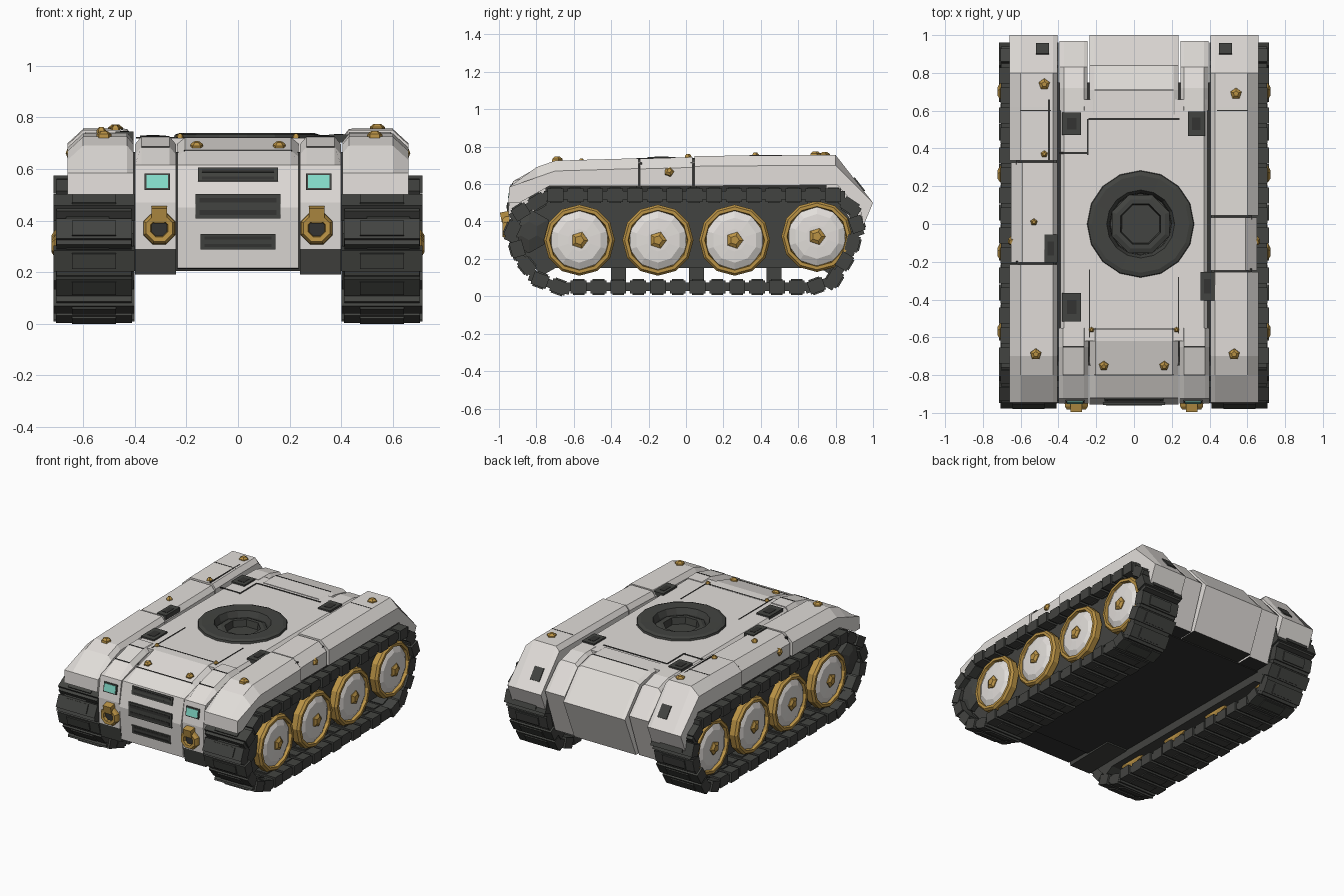
import bpy, bmesh, math
from mathutils import Matrix, Vector


def material(name, rgb):
    m = bpy.data.materials.new(name)
    m.diffuse_color = (*rgb, 1)
    return m


WHITE = material("warm_white_armour", (0.76, 0.73, 0.70))
DARK = material("dark_grey", (0.055, 0.057, 0.052))
BLACK = material("near_black", (0.034, 0.034, 0.032))
GOLD = material("gold", (0.49, 0.29, 0.06))
CYAN = material("cyan_light", (0.24, 0.75, 0.62))


def finish(name, bm, mat, under=None):
    """Make an object; 'under' colours the faces that look downwards."""
    bmesh.ops.recalc_face_normals(bm, faces=bm.faces)
    me = bpy.data.meshes.new(name)
    me.materials.append(mat)
    if under:
        me.materials.append(under)
        bm.normal_update()
        for f in bm.faces:
            f.material_index = int(f.normal.z < -0.9)
    bm.to_mesh(me)
    bm.free()
    ob = bpy.data.objects.new(name, me)
    bpy.context.collection.objects.link(ob)
    return ob


def loft(name, rings, mat, under=None):
    bm = bmesh.new()
    vs = [[bm.verts.new(p) for p in r] for r in rings]
    n = len(vs[0])
    for a, b in zip(vs, vs[1:]):
        for i in range(n):
            bm.faces.new((a[i], a[(i + 1) % n], b[(i + 1) % n], b[i]))
    bm.faces.new(vs[0])
    bm.faces.new(vs[-1])
    return finish(name, bm, mat, under)


def slab(name, profile, xs, mat, under=None):
    """Side profile (y, z) swept over x; each x carries a drop of the upper points."""
    rings = [[(x, y, z - (d if z > 0.62 else 0)) for y, z in profile] for x, d in xs]
    return loft(name, rings, mat, under)


def boxes(name, items, mat):
    """items: (centre, size, angle about x)"""
    bm = bmesh.new()
    for c, s, a in items:
        bmesh.ops.create_cube(bm, size=1, matrix=Matrix.Translation(c)
                              @ Matrix.Rotation(a, 4, 'X') @ Matrix.Diagonal((*s, 1)))
    return finish(name, bm, mat)


def lathe(name, profile, n, centre, axis, mat, turn=0.0):
    """(radius, height) profile spun about an axis."""
    m = Matrix.Translation(centre) @ Vector((0, 0, 1)).rotation_difference(Vector(axis)).to_matrix().to_4x4()
    turns = [turn + 2 * math.pi * i / n for i in range(n)]
    return loft(name, [[m @ Vector((r * math.cos(t), r * math.sin(t), h)) for t in turns] for r, h in profile], mat)


def bolt(name, c, axis, r=0.032):
    lathe(name, [(r, -0.012), (r * 0.95, 0.008), (r * 0.45, 0.02)], 5, c, axis, GOLD, 0.3)


# ---- central hull with a well for the turret ring
chassis = boxes("chassis", [((0, 0.0, 0.435), (0.82, 1.5, 0.46), 0)], BLACK)
hull = slab("hull", [(-0.62, 0.21), (-0.62, 0.72), (0.66, 0.72), (0.66, 0.21)],
            [(-0.39, 0.02), (-0.37, 0), (0.37, 0), (0.39, 0.02)], WHITE, BLACK)
cutter = lathe("well_cutter", [(0.22, 0.62), (0.22, 0.9)], 16, (0.035, 0, 0), (0, 0, 1), DARK)
cutter.hide_render = True
for ob in (chassis, hull):
    mod = ob.modifiers.new("well", 'BOOLEAN')
    mod.object = cutter
    mod.solver = 'EXACT'
    bpy.context.view_layer.objects.active = ob
    bpy.ops.object.modifier_apply(modifier="well")
bpy.data.objects.remove(cutter)
lathe("turret_ring", [(0.21, 0.63), (0.215, 0.70), (0.285, 0.715), (0.28, 0.733), (0.258, 0.74), (0.18, 0.738),
                      (0.165, 0.70), (0.16, 0.65)], 16, (0.035, 0, 0), (0, 0, 1), DARK)
lathe("turret_socket", [(0.165, 0.645), (0.165, 0.695), (0.14, 0.705), (0.115, 0.705), (0.108, 0.66)],
      8, (0.035, 0, 0), (0, 0, 1), DARK, 0.39)

# ---- front grille block and rear plate
slab("front_block", [(-0.55, 0.21), (-0.55, 0.722), (-0.62, 0.722), (-0.80, 0.672), (-0.92, 0.615), (-0.955, 0.45),
                     (-0.93, 0.215)], [(-0.235, 0.025), (-0.205, 0), (0.205, 0), (0.235, 0.025)], WHITE, BLACK)
slab("rear_plate", [(0.58, 0.21), (0.58, 0.724), (0.71, 0.724), (0.84, 0.695), (1.0, 0.50), (0.88, 0.215)],
     [(-0.235, 0.015), (-0.21, 0), (0.21, 0), (0.235, 0.015)], WHITE, BLACK)
for y, z, w, h, lean in ((-0.929, 0.578, 0.31, 0.055, -0.2), (-0.952, 0.455, 0.33, 0.095, 0.0),
                         (-0.941, 0.318, 0.29, 0.06, 0.11)):
    boxes("grille_slot", [((0, y, z), (w, 0.012, h), lean)], DARK)
    boxes("grille_bars", [((0, y - 0.005, z + k * h * 0.25), (w * 0.9, 0.008, h * 0.2), lean)
                          for k in (-1, 1)], BLACK)

# ---- top panel seams and hatches
boxes("panel_seams", [((0, 0.555, 0.72), (0.48, 0.01, 0.006), 0), ((0, -0.555, 0.722), (0.46, 0.005, 0.004), 0),
                      ((0, -0.80, 0.671), (0.42, 0.006, 0.006), 0), ((0, 0.71, 0.723), (0.42, 0.005, 0.006), 0),
                      ((-0.235, -0.42, 0.72), (0.006, 0.36, 0.006), 0), ((0.235, -0.43, 0.72), (0.006, 0.3, 0.006), 0),
                      ((-0.245, 0.46, 0.72), (0.01, 0.19, 0.006), 0), ((-0.32, 0.375, 0.72), (0.15, 0.01, 0.006), 0)], BLACK)
for x, y, sx, sy, z in ((-0.33, -0.44, 0.10, 0.15, 0.715), (-0.33, 0.53, 0.10, 0.12, 0.715),
                        (0.33, 0.53, 0.09, 0.13, 0.715), (0.39, -0.33, 0.075, 0.15, 0.718),
                        (-0.44, -0.13, 0.07, 0.15, 0.73)):
    boxes("deck_hatch", [((x, y, z), (sx, sy, 0.03), 0)], DARK)
    boxes("hatch_inset", [((x, y, z + 0.014), (sx * 0.5, sy * 0.5, 0.006), 0)], BLACK)
boxes("left_fender_seam", [((-0.45, 0.50, 0.752), (0.008, 0.32, 0.008), 0)], BLACK)

# ---- gold bolts on the armour
for x, y, z in ((-0.52, -0.69, 0.727), (0.53, -0.69, 0.727), (0.54, 0.69, 0.755), (-0.475, 0.74, 0.752),
                (-0.53, 0.01, 0.742), (-0.475, 0.37, 0.75)):
    bolt("fender_bolt", (x, y, z), (0, 0, 1), 0.02 if abs(y) < 0.5 else 0.032)

# ---- link path of a track (y, z)
PATH = [(-0.68, 0.05), (-0.79, 0.09), (-0.89, 0.21), (-0.93, 0.35), (-0.885, 0.45), (-0.74, 0.54),
        (0.79, 0.54), (0.88, 0.48), (0.915, 0.38), (0.88, 0.24), (0.79, 0.09), (0.68, 0.05)]


def along(path, count):
    pts = [Vector(p) for p in path]
    segs = list(zip(pts, pts[1:] + pts[:1]))
    step = sum((b - a).length for a, b in segs) / count
    for i in range(count):
        d = i * step
        for a, b in segs:
            if d <= (b - a).length:
                t = (b - a).normalized()
                yield a + t * d, math.atan2(t.y, t.x)
                break
            d -= (b - a).length


for s in (-1, 1):
    side = "right" if s > 0 else "left"
    # track
    links = []
    for i, (p, a) in enumerate(along(PATH, 40)):
        links += [((s * 0.558, p.x, p.y), (0.29, 0.125, 0.045), a),
                  ((s * 0.558, p.x, p.y), (0.315 if i % 2 else 0.295, 0.085, 0.07), a),
                  ((s * 0.558, p.x, p.y), (0.17, 0.062, 0.085), a)]
    boxes(side + "_track_links", links, DARK)
    slab(side + "_track_core", [(-0.70, 0.15), (-0.77, 0.11), (-0.87, 0.22), (-0.91, 0.35), (-0.74, 0.53), (0.8, 0.53),
                                (0.9, 0.38), (0.86, 0.23), (0.78, 0.11), (0.72, 0.15)],
         [(s * 0.405, 0), (s * 0.63, 0)], DARK)
    boxes(side + "_guide_teeth", [((s * 0.56, y, 0.13), (0.12, 0.08, 0.12), 0) for y in (-0.36, 0.055, 0.47)], DARK)
    lathe(side + "_sprocket", [(0.12, 0.5), (0.12, 0.665), (0.05, 0.685)], 6, (0, -0.84, 0.35), (s, 0, 0), DARK)
    # road wheels
    for y, z in ((-0.57, 0.30), (-0.15, 0.30), (0.26, 0.30), (0.70, 0.32)):
        c = (0, y, z)
        lathe(side + "_wheel_drum", [(0.168, 0.47), (0.168, 0.66)], 12, c, (s, 0, 0), DARK)
        lathe(side + "_inner_rim", [(0.17, 0.45), (0.185, 0.46), (0.185, 0.49)], 12, c, (s, 0, 0), GOLD)
        lathe(side + "_wheel_rim", [(0.19, 0.645), (0.19, 0.685), (0.178, 0.70), (0.16, 0.70), (0.155, 0.67)],
              12, c, (s, 0, 0), GOLD)
        lathe(side + "_wheel_disc", [(0.16, 0.64), (0.158, 0.68), (0.12, 0.70), (0.06, 0.704)],
              10, c, (s, 0, 0), WHITE)
        lathe(side + "_wheel_hub", [(0.048, 0.68), (0.046, 0.71), (0.025, 0.722)], 5, c, (s, 0, 0), GOLD, 0.3)
    # fender in three plates
    b0, b1 = (-0.25, 0.04) if s > 0 else (-0.21, 0.33)
    xs = [(s * 0.405, 0.03), (s * 0.43, 0), (s * 0.60, 0), (s * 0.66, 0.055)]
    slab(side + "_front_fender", [(-0.95, 0.50), (-0.945, 0.585), (-0.80, 0.69), (-0.70, 0.725), (b0 - 0.005, 0.738),
                                  (b0 - 0.005, 0.59), (-0.73, 0.59), (-0.89, 0.50)], xs, WHITE)
    slab(side + "_mid_fender", [(b0 + 0.005, 0.59), (b0 + 0.005, 0.736), (b1 - 0.005, 0.744), (b1 - 0.005, 0.59)],
         [(x * (1 if i < 2 else 0.985), d) for i, (x, d) in enumerate(xs)], WHITE)
    slab(side + "_rear_fender", [(b1 + 0.005, 0.59), (b1 + 0.005, 0.75), (0.62, 0.755), (0.80, 0.755), (1.0, 0.50),
                                 (0.95, 0.38), (0.935, 0.45), (0.81, 0.595)], xs, WHITE)
    boxes(side + "_fender_gaps", [((s * 0.525, y, 0.64), (0.2, 0.03, 0.15), 0) for y in (b0, b1)]
          + [((s * 0.52, 0.6, 0.752), (0.16, 0.006, 0.008), 0)], BLACK)
    boxes(side + "_rear_vent", [((s * 0.485, 0.925, 0.597), (0.07, 0.09, 0.012), -0.905)], DARK)
    bolt(side + "_side_bolt", (s * 0.645, -0.09, 0.665), (s, 0, 0.4), 0.028)
    # front pod with lamp and headlight
    px = [(s * 0.24, 0.03), (s * 0.265, 0), (s * 0.375, 0), (s * 0.40, 0.03)]
    slab(side + "_front_pod", [(-0.55, 0.29), (-0.55, 0.725), (-0.65, 0.725), (-0.80, 0.685), (-0.925, 0.615),
                               (-0.95, 0.47), (-0.94, 0.29)], px, WHITE)
    slab(side + "_pod_base", [(-0.55, 0.195), (-0.55, 0.30), (-0.938, 0.30), (-0.92, 0.19)], px, DARK)
    boxes(side + "_pod_seams", [((s * 0.32, -0.65, 0.724), (0.11, 0.006, 0.006), 0),
                                ((s * 0.32, -0.80, 0.684), (0.11, 0.006, 0.006), 0)], BLACK)
    boxes(side + "_lamp_frame", [((s * 0.313, -0.937, 0.55), (0.10, 0.014, 0.065), -0.17)], DARK)
    boxes(side + "_lamp", [((s * 0.313, -0.942, 0.55), (0.085, 0.012, 0.05), -0.17)], CYAN)
    lathe(side + "_headlight", [(0.068, 0.93), (0.066, 0.965), (0.055, 0.982), (0.036, 0.98), (0.032, 0.955)],
          8, (s * 0.305, 0, 0.37), (0, -1, 0), GOLD, 0.39)
    boxes(side + "_headlight_glass", [((s * 0.305, -0.955, 0.365), (0.06, 0.012, 0.05), 0)], BLACK)
    boxes(side + "_headlight_hood", [((s * 0.305, -0.965, 0.425), (0.06, 0.05, 0.055), 0.2)], GOLD)
    bolt(side + "_front_bolt", (s * 0.16, -0.75, 0.686), (0, -0.27, 0.96), 0.027)
    bolt(side + "_deck_bolt", (s * 0.225, -0.56, 0.718), (0, 0, 1), 0.016)
    # rear pod
    slab(side + "_rear_pod", [(0.6, 0.21), (0.6, 0.722), (0.72, 0.72), (0.83, 0.69), (0.97, 0.52), (0.86, 0.21)],
         [(s * 0.245, 0.02), (s * 0.265, 0), (s * 0.37, 0), (s * 0.395, 0.03)], WHITE, BLACK)
